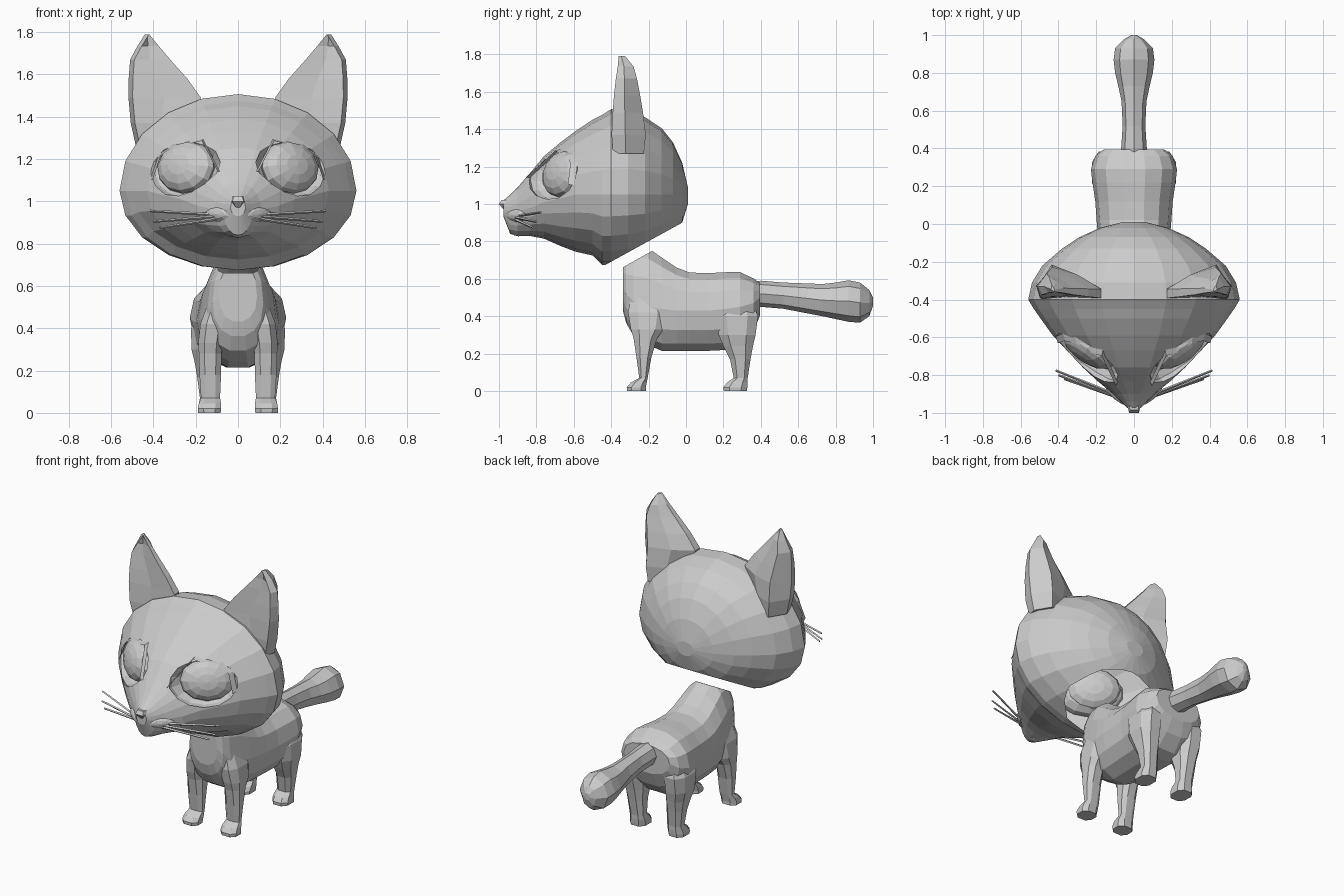
import bpy, bmesh, math
from mathutils import Vector, Matrix
from mathutils.bvhtree import BVHTree

if "Cube" in bpy.data.objects:
    bpy.data.objects.remove(bpy.data.objects["Cube"])


def finish(name, bm, mirror=False):
    me = bpy.data.meshes.new(name)
    bm.to_mesh(me)
    bm.free()
    ob = bpy.data.objects.new(name, me)
    bpy.context.collection.objects.link(ob)
    if mirror:
        ob.modifiers.new("Mirror", 'MIRROR').use_axis[0] = True
    return ob


def loft(rings):
    """Skin a list of equal-length point rings into a closed bmesh."""
    bm = bmesh.new()
    rows = [[bm.verts.new(p) for p in r] for r in rings]
    n = len(rows[0])
    for a, b in zip(rows, rows[1:]):
        for i in range(n):
            j = (i + 1) % n
            bm.faces.new((a[i], a[j], b[j], b[i]))
    bm.faces.new(rows[0])
    bm.faces.new(rows[-1])
    bmesh.ops.recalc_face_normals(bm, faces=bm.faces)
    return bm


def y_ring(y, w, mid, top, bot, n, power=2.0):
    """Egg-shaped section at depth y; a higher power is boxier."""
    pts = []
    for i in range(n):
        a = 2 * math.pi * i / n
        c, s = (math.copysign(abs(f) ** (2 / power), f) for f in (math.cos(a), math.sin(a)))
        pts.append((w * c, y, mid + s * (top - mid if s > 0 else mid - bot)))
    return pts


def cut(bm, co, no):
    bmesh.ops.bisect_plane(bm, geom=bm.verts[:] + bm.edges[:] + bm.faces[:],
                           plane_co=co, plane_no=no, clear_outer=True)


def ball(name, loc, radii, facing=None, mirror=False, u=12, v=8):
    m = Matrix.Diagonal((*radii, 1))
    if facing:
        m = Vector(facing).to_track_quat('Z', 'Y').to_matrix().to_4x4() @ m
    bm = bmesh.new()
    bmesh.ops.create_uvsphere(bm, u_segments=u, v_segments=v, radius=1,
                              matrix=Matrix.Translation(loc) @ m)
    return finish(name, bm, mirror)


# Head: sections from back of skull to muzzle (y, half width, middle, top, bottom)
head_bm = loft([y_ring(*r, 20) for r in [
    (.01, .06, 1.05, 1.09, 1.0), (-.02, .18, 1.05, 1.22, .90), (-.07, .29, 1.05, 1.33, .82),
    (-.13, .38, 1.05, 1.405, .78), (-.22, .485, 1.05, 1.465, .72), (-.31, .54, 1.05, 1.50, .69),
    (-.40, .56, 1.05, 1.507, .675), (-.45, .53, 1.05, 1.475, .675), (-.50, .495, 1.05, 1.45, .725),
    (-.59, .43, 1.05, 1.39, .745), (-.67, .355, 1.03, 1.33, .775), (-.76, .27, 1.01, 1.255, .815),
    (-.83, .195, .98, 1.17, .828), (-.90, .11, .96, 1.09, .83), (-.94, .07, .96, 1.05, .84),
    (-.975, .035, .97, 1.02, .93)]])
face = BVHTree.FromBMesh(head_bm)
head = finish("head", head_bm)

# Eye sockets cut into the head
FACING = (.57, -.8, .22)
cutter = ball("socket_cutter", (.255, -.71, 1.16), (.205, .145, .09), FACING, True, 14, 8)
cutter.hide_render = True
mod = head.modifiers.new("Sockets", 'BOOLEAN')
mod.operation = 'DIFFERENCE'
mod.object = cutter
bpy.context.view_layer.objects.active = head
bpy.ops.object.modifier_apply(modifier=mod.name)
bpy.data.objects.remove(cutter)

# Slanted neck opening under the head
bm = bmesh.new()
bm.from_mesh(head.data)
cut(bm, (0, -.02, .90), (0, .225, -.41))
bm.to_mesh(head.data)
bm.free()

# Eyes
ball("eyes", (.245, -.66, 1.16), (.16, .126, .07), FACING, True)

# Eyelid strips that follow the face
bm = bmesh.new()
rows = []
for x, z in [(.085, 1.14), (.165, 1.295), (.23, 1.28), (.31, 1.27), (.375, 1.22), (.415, 1.10)]:
    row = []
    for k, lift in ((1, 0), (.93, .025)):
        px, pz = .245 + (x - .245) * k, 1.16 + (z - 1.16) * k
        hit = face.ray_cast(Vector((px, -2, pz)), Vector((0, 1, 0)))[0]
        row.append(bm.verts.new((px, (hit.y if hit else -.65) - lift, pz)))
    rows.append(row)
for a, b in zip(rows, rows[1:]):
    bm.faces.new((a[0], a[1], b[1], b[0]))
finish("eyelids", bm, True)

# Nose wedge, whisker pads and chin
finish("nose", loft([[(-w, -.94, z), (w, -.94, z), (w * .7, y, z), (-w * .7, y, z)]
                     for z, w, y in [(.97, .012, -.975), (1.0, .038, -1.0), (1.022, .03, -.985)]]))
ball("whisker_pads", (.08, -.895, .94), (.10, .04, .04), (.65, -.76, 0), True, 10, 6)
ball("chin", (0, -.895, .872), (.055, .05, .045), u=8, v=6)

# Whiskers
bm = bmesh.new()
for a, b in [((.08, -.91, .935), (.415, -.775, .955)), ((.08, -.92, .93), (.40, -.80, .905)),
             ((.08, -.92, .92), (.37, -.82, .875))]:
    a, b = Vector(a), Vector(b)
    bmesh.ops.create_cone(bm, segments=4, radius1=.008, radius2=.006, depth=(b - a).length, cap_ends=True,
                          matrix=Matrix.Translation((a + b) / 2) @ (b - a).to_track_quat('Z', 'Y').to_matrix().to_4x4())
finish("whiskers", bm, True)

# Ears: sections going up (z, inner x, outer x, front y, back y)
finish("ears", loft([[
    (xi, yf, z), ((xi + xo) / 2, yf + .012, z), (xo - .02, yf, z), (xo, yf * .6 + yb * .4, z),
    (xi * .25 + xo * .75, yb, z), (xi * .65 + xo * .35, yf * .25 + yb * .75, z), (xi, yf * .7 + yb * .3, z)]
    for z, xi, xo, yf, yb in [
        (1.27, .25, .485, -.39, -.225), (1.37, .22, .507, -.398, -.215), (1.49, .175, .518, -.392, -.23),
        (1.58, .24, .517, -.385, -.245), (1.67, .32, .51, -.375, -.262), (1.735, .375, .475, -.365, -.28),
        (1.79, .42, .44, -.36, -.325)]]), True)

# Torso with a slanted open neck
bm = loft([y_ring(*r, 14, 2.25) for r in [
    (-.338, .09, .55, .72, .43), (-.32, .12, .52, .745, .36), (-.28, .145, .48, .765, .29),
    (-.20, .165, .45, .77, .24), (-.13, .18, .44, .72, .21), (-.05, .192, .43, .665, .21),
    (.02, .198, .43, .638, .21), (.12, .205, .43, .635, .21), (.22, .22, .44, .64, .215),
    (.29, .228, .45, .64, .235), (.36, .205, .47, .605, .31), (.395, .16, .50, .58, .40)]])
cut(bm, (0, -.34, .66), (0, -.09, .16))
finish("torso", bm)

# Tail
finish("tail", loft([y_ring(y, w, (t + b) / 2, t, b, 8) for y, w, t, b in [
    (.33, .07, .58, .45), (.40, .068, .59, .45), (.52, .06, .58, .44), (.65, .066, .575, .415),
    (.73, .083, .572, .40), (.80, .10, .58, .385), (.87, .108, .592, .37), (.93, .10, .58, .365),
    (.98, .05, .54, .40), (1.0, .015, .50, .455)]]))


# Legs: sections going down (z, front y, back y, inner x, outer x)
def legs(name, rows):
    def octagon(z, y0, y1, x0, x1):
        cx, cy, hx, hy = (x0 + x1) / 2, (y0 + y1) / 2, (x1 - x0) / 2, (y1 - y0) / 2
        return [(cx + hx * px, cy + hy * py, z) for px, py in
                ((1, .5), (.5, 1), (-.5, 1), (-1, .5), (-1, -.5), (-.5, -1), (.5, -1), (1, -.5))]
    finish(name, loft([octagon(*r) for r in rows]), True)


legs("front_legs", [
    (.58, -.28, -.16, .04, .12), (.42, -.31, -.10, .06, .178), (.33, -.295, -.12, .072, .188),
    (.28, -.28, -.155, .078, .185), (.18, -.265, -.185, .08, .182), (.07, -.25, -.205, .085, .175),
    (.045, -.295, -.21, .08, .185), (.02, -.317, -.215, .08, .19), (0, -.315, -.215, .082, .188)])
legs("back_legs", [
    (.52, .18, .34, .08, .17), (.40, .16, .385, .08, .222), (.30, .175, .372, .08, .22),
    (.24, .20, .358, .082, .205), (.17, .235, .345, .085, .193), (.07, .255, .33, .085, .18),
    (.045, .22, .33, .08, .185), (.02, .20, .328, .08, .19), (0, .202, .325, .082, .188)])
